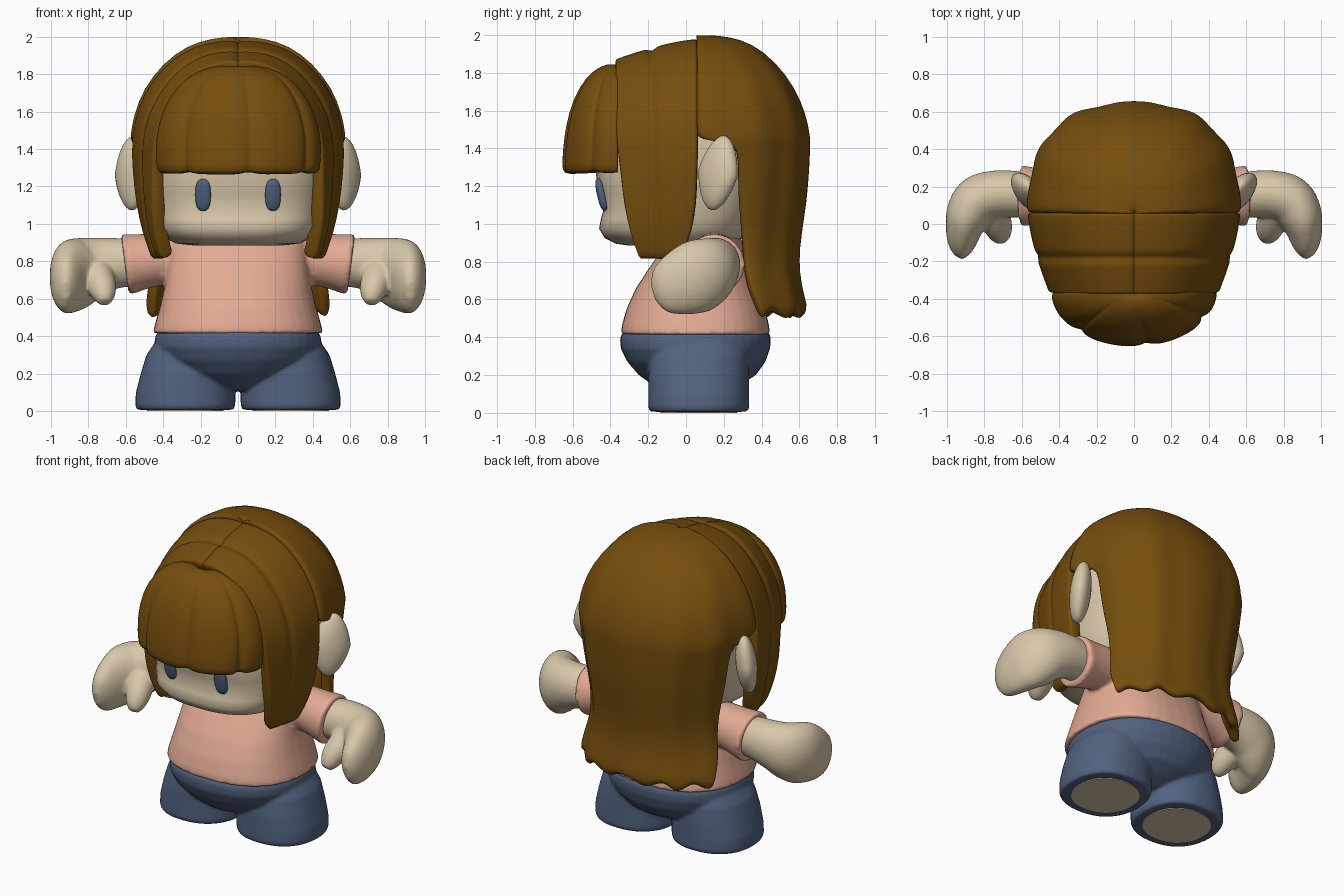
import bpy, bmesh, math
from mathutils import Vector, Matrix

if "Cube" in bpy.data.objects:
    bpy.data.objects.remove(bpy.data.objects["Cube"])


def material(name, rgb):
    m = bpy.data.materials.new(name)
    m.diffuse_color = (*rgb, 1)
    m.use_nodes = True
    m.node_tree.nodes["Principled BSDF"].inputs["Base Color"].default_value = m.diffuse_color
    return m


HAIR = material("brown hair", (0.18, 0.076, 0.004))
SKIN = material("pale skin", (0.69, 0.58, 0.40))
SHIRT = material("pink cloth", (0.77, 0.405, 0.295))
BLUE = material("blue denim", (0.085, 0.125, 0.215))


def sgnpow(v, e):
    return math.copysign(abs(v) ** e, v)


def oval(z, cx, rx, y0, y1, p=2.0, n=40):
    """Horizontal superellipse ring from y0 (front) to y1 (back)."""
    ring = []
    for i in range(n):
        t = 2 * math.pi * i / n
        ring.append(Vector((cx + rx * sgnpow(math.cos(t), 2 / p),
                            (y0 + y1) / 2 + (y1 - y0) / 2 * sgnpow(math.sin(t), 2 / p), z)))
    return ring


def loft(bm, rings):
    """Closed solid skinned over rings."""
    vs = [[bm.verts.new(p) for p in r] for r in rings]
    n = len(vs[0])
    for a, b in zip(vs, vs[1:]):
        for i in range(n):
            bm.faces.new((a[i], a[(i + 1) % n], b[(i + 1) % n], b[i]))
    bm.faces.new(vs[0])
    bm.faces.new(vs[-1])
    bmesh.ops.recalc_face_normals(bm, faces=bm.faces[:])


def smooth_path(stations, k=5):
    """Catmull-Rom refinement of a list of stations."""
    s = [Vector(p) for p in stations]
    s = [2 * s[0] - s[1]] + s + [2 * s[-1] - s[-2]]
    out = []
    for a, b, c, d in zip(s, s[1:], s[2:], s[3:]):
        for j in range(k):
            t = j / k
            out.append(0.5 * (2 * b + (c - a) * t + (2 * a - 5 * b + 4 * c - d) * t * t
                              + (3 * b - a - 3 * c + d) * t ** 3))
    return out + [s[-2]]


def tube(bm, stations, n=28):
    """Oval limb through (x, y, z, flat radius, tall radius) stations."""
    st = smooth_path(stations)
    pts = [Vector(s[:3]) for s in st]
    rings = []
    for i, s in enumerate(st):
        d = (pts[min(i + 1, len(pts) - 1)] - pts[max(i - 1, 0)]).normalized()
        u = Vector((0, 0, 1)).cross(d).normalized()
        w = d.cross(u)
        rings.append([pts[i] + s[3] * math.cos(a) * u + s[4] * math.sin(a) * w
                      for a in (2 * math.pi * k / n for k in range(n))])
    loft(bm, rings)


def make(name, bm, mat, angle=60):
    me = bpy.data.meshes.new(name)
    bm.to_mesh(me)
    bm.free()
    ob = bpy.data.objects.new(name, me)
    bpy.context.collection.objects.link(ob)
    me.materials.append(mat)
    bpy.ops.object.select_all(action='DESELECT')
    ob.select_set(True)
    bpy.context.view_layer.objects.active = ob
    bpy.ops.object.shade_smooth_by_angle(angle=math.radians(angle))
    return ob


def blend(ob, voxel, steps):
    """Fuse overlapping solids into one soft surface."""
    r = ob.modifiers.new("fuse", 'REMESH')
    r.mode, r.voxel_size, r.use_smooth_shade = 'VOXEL', voxel, True
    s = ob.modifiers.new("soften", 'SMOOTH')
    s.factor, s.iterations = 0.5, steps


def mirror(ob):
    ob.modifiers.new("mirror", 'MIRROR').use_mirror_merge = False


def sheet(name, grid, thick):
    """Thick rounded hair piece from a grid of points, thickened inward."""
    bm = bmesh.new()
    vs = [[bm.verts.new(p) for p in row] for row in grid]
    for a, b in zip(vs, vs[1:]):
        for i in range(len(a) - 1):
            bm.faces.new((a[i], a[i + 1], b[i + 1], b[i]))
    bm.normal_update()
    mid = Vector((0, 0, 1.3))
    if sum(f.normal.dot(f.calc_center_median() - mid) for f in bm.faces) < 0:
        bmesh.ops.reverse_faces(bm, faces=bm.faces[:])
    ob = make(name, bm, HAIR)
    s = ob.modifiers.new("thickness", 'SOLIDIFY')
    s.thickness, s.offset = thick, -1
    ob.modifiers.new("round", 'SUBSURF').levels = 1
    return ob


# head
bm = bmesh.new()
loft(bm, [oval(z, 0, rx, a, b, p) for z, rx, a, b, p in (
    (0.885, 0.24, -0.30, 0.20, 2.2), (0.895, 0.33, -0.37, 0.26, 2.4),
    (0.925, 0.39, -0.43, 0.30, 2.6), (0.975, 0.425, -0.46, 0.33, 2.8),
    (1.03, 0.44, -0.45, 0.35, 2.8), (1.08, 0.45, -0.435, 0.37, 2.8),
    (1.16, 0.465, -0.455, 0.40, 2.7), (1.25, 0.48, -0.475, 0.44, 2.6),
    (1.45, 0.48, -0.48, 0.50, 2.4), (1.60, 0.45, -0.44, 0.48, 2.2),
    (1.75, 0.35, -0.33, 0.38, 2), (1.84, 0.22, -0.18, 0.26, 2), (1.88, 0.06, -0.04, 0.1, 2))])
make("head", bm, SKIN)

# ears (flat, swept back, pointed outward) and eyes
for name, mat, loc, size, rot, power, point in (
        ("ears", SKIN, (0.565, 0.17, 1.27), (0.065, 0.125, 0.20), (-0.17, 0, -0.68), 1.0, 0.25),
        ("eyes", BLUE, (0.187, -0.448, 1.155), (0.042, 0.022, 0.087), (0.22, 0, 0.1), 0.78, 0)):
    bm = bmesh.new()
    bmesh.ops.create_uvsphere(bm, u_segments=24, v_segments=14, radius=1)
    for v in bm.verts:
        v.co = [sgnpow(c, power) for c in v.co]
        v.co.y *= 1 - point * abs(v.co.z)
    m = Matrix.Translation(loc)
    for k, axis in enumerate('XYZ'):
        m = m @ Matrix.Rotation(rot[k], 4, axis)
    bm.transform(m @ Matrix.Diagonal((*size, 1)))
    mirror(make(name, bm, mat))

# back hair: half ovals behind the ear line, cut back at y = cut to free the ears
EAR = 0.055
rows = [(2.0, .003, .003, EAR), (1.999, .05, .06, EAR), (1.992, .14, .17, EAR),
        (1.955, .27, .295, EAR), (1.86, .40, .415, EAR), (1.72, .505, .52, EAR),
        (1.58, .555, .575, EAR), (1.48, .57, .593, EAR), (1.445, .57, .595, .07),
        (1.43, .57, .595, .21), (1.39, .56, .595, .285), (1.25, .54, .588, .28),
        (1.1, .515, .575, .285), (0.95, .49, .55, .30), (0.8, .49, .535, .31),
        (0.68, .52, .55, .33), (0.60, .545, .57, .37), (0.525, .565, .585, .41)]
grid = []
for k, (z, rx, ry, cut) in enumerate(rows):
    a = math.asin(((cut - EAR) / ry) ** (1 / 0.81))
    row = []
    for i in range(57):
        t = a + (math.pi - 2 * a) * i / 56
        wave = 1 + 0.012 * min(1, k / 8) * math.cos(12 * t)
        drop = 0.022 * math.cos(16 * t + 0.6) if k == len(rows) - 1 else 0
        row.append(Vector((rx * wave * sgnpow(math.cos(t), 0.81),
                           EAR + ry * wave * math.sin(t) ** 0.81, z + drop)))
    grid.append(row)
sheet("back_hair", grid, 0.06)

# side hair: arch from the parting down to the hanging lock (x, z, front y, back y)
arch = [(-.02, 1.968, -.38, .063), (.02, 1.98, -.38, .063), (.12, 1.975, -.38, .063),
        (.23, 1.95, -.38, .063), (.35, 1.885, -.38, .063), (.46, 1.77, -.38, .063),
        (.54, 1.62, -.38, .063), (.572, 1.45, -.37, .063), (.565, 1.28, -.35, .06),
        (.545, 1.10, -.335, .055), (.51, .95, -.30, .03), (.475, .85, -.265, -.01),
        (.46, .805, -.245, -.04)]
grid = []
for x, z, ya, yb in arch:
    row = []
    for i in range(25):
        u = i / 24                                   # 0 at the front edge
        fwd = (1 - u) ** 1.5
        lift = max(0, min(1, (z - 1.15) / 0.55))
        taper = 0.11 + 0.09 * max(0, min(1, (z - 0.9) / 0.4))
        groove = 0.02 * math.exp(-((u - 0.45) / 0.04) ** 2)
        row.append(Vector((x * (1 - taper * fwd - groove),
                           ya + (yb - ya) * u, z - lift * (0.11 * fwd + groove))))
    grid.append(row)
mirror(sheet("side_hair", grid, 0.075))

# fringe: locks fanning forward from the parting
rows = [(1.855, .03, .02), (1.838, .17, .09), (1.78, .29, .17), (1.66, .385, .24),
        (1.52, .435, .277), (1.4, .445, .292), (1.31, .44, .296), (1.26, .43, .293)]
grid = []
for k, (z, rx, ry) in enumerate(rows):
    row = []
    for i in range(113):
        t = math.pi * i / 112
        crease = (1 - abs(math.sin(3.5 * t + 0.25))) ** 3
        w = 1 - 0.065 * crease * min(1, k / 2)
        drop = 0.012 * crease if k == len(rows) - 1 else 0
        row.append(Vector((-rx * w * math.cos(t), -0.36 - ry * w * math.sin(t), z + drop)))
    grid.append(row)
sheet("fringe", grid, 0.09)

# shirt: torso with both sleeves
bm = bmesh.new()
loft(bm, [oval(z, 0, rx, a, b, 2.4) for z, rx, a, b in (
    (0.415, 0.455, -0.345, 0.445), (0.46, 0.445, -0.34, 0.44), (0.55, 0.42, -0.315, 0.42),
    (0.66, 0.395, -0.265, 0.38), (0.76, 0.38, -0.20, 0.34), (0.86, 0.37, -0.13, 0.31),
    (0.93, 0.35, -0.08, 0.29), (0.96, 0.28, -0.04, 0.25))])
for s in (1, -1):
    tube(bm, [(s * x, 0.15, z, r, r) for x, z, r in (
        (0.25, 0.825, 0.13), (0.42, 0.81, 0.14), (0.52, 0.797, 0.15),
        (0.575, 0.788, 0.16), (0.605, 0.784, 0.16))])
blend(make("shirt", bm, SHIRT), 0.014, 4)

# hands: curled mitten and thumb
bm = bmesh.new()
tube(bm, [(0.55, .15, .79, .12, .125), (0.65, .16, .79, .125, .135),
          (0.75, .155, .775, .13, .155), (0.83, .125, .75, .135, .182),
          (0.882, .06, .722, .122, .195), (0.908, -.02, .69, .10, .178),
          (0.918, -.09, .665, .08, .15), (0.92, -.14, .65, .055, .115),
          (0.918, -.175, .64, .02, .05)])
tube(bm, [(0.77, .12, .77, .09, .09), (0.745, .04, .71, .085, .085), (0.725, -.02, .655, .075, .075),
          (0.715, -.06, .61, .056, .056), (0.71, -.085, .58, .03, .03)])
hand = make("hands", bm, SKIN)
blend(hand, 0.011, 6)
mirror(hand)

# trousers: rounded seat and two wide legs
bm = bmesh.new()
loft(bm, [oval(z, 0, rx, a, b, 2.2) for z, rx, a, b in (
    (0.11, 0.10, -0.10, 0.20), (0.15, 0.22, -0.18, 0.29), (0.20, 0.32, -0.25, 0.37),
    (0.27, 0.41, -0.31, 0.42), (0.34, 0.445, -0.345, 0.445), (0.39, 0.445, -0.35, 0.45),
    (0.425, 0.43, -0.338, 0.44))])
for s in (1, -1):
    loft(bm, [oval(z, s * cx, rx, a, b, 2.3) for z, cx, rx, a, b in (
        (0.006, 0.282, 0.258, -0.19, 0.325), (0.03, 0.282, 0.268, -0.20, 0.335),
        (0.10, 0.280, 0.266, -0.20, 0.335), (0.20, 0.27, 0.25, -0.20, 0.335),
        (0.30, 0.25, 0.24, -0.19, 0.33), (0.40, 0.22, 0.20, -0.17, 0.31))])
blend(make("trousers", bm, BLUE), 0.011, 5)

# soles
bm = bmesh.new()
loft(bm, [oval(z, 0.282, 0.205, -0.135, 0.27, 2.2) for z in (0.0, 0.02)])
mirror(make("soles", bm, SKIN, 30))
